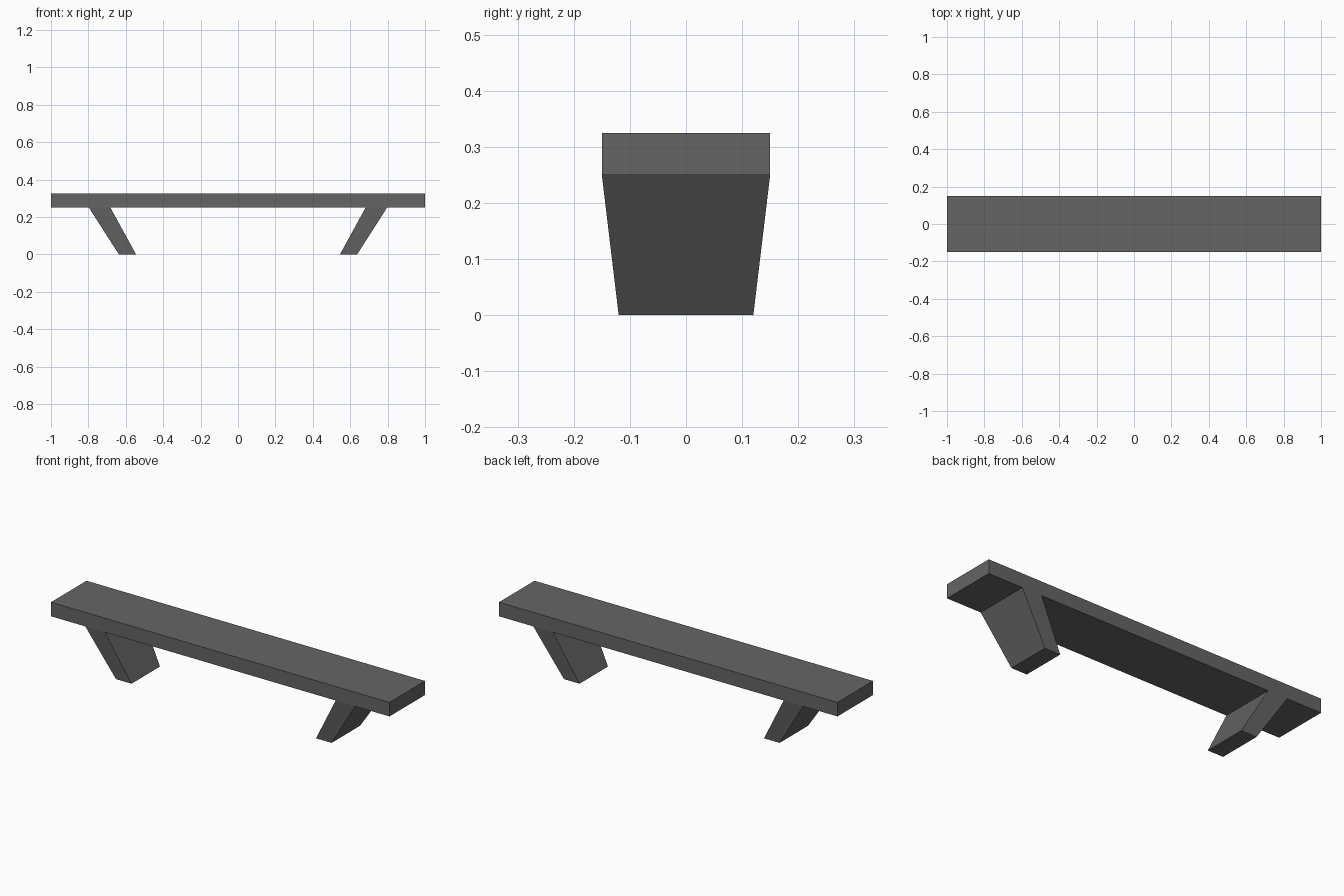
import bpy
import bmesh

if "Cube" in bpy.data.objects:
    bpy.data.objects.remove(bpy.data.objects["Cube"])

grey = bpy.data.materials.new("dark_grey")
grey.diffuse_color = (0.13, 0.13, 0.13, 1.0)
grey.use_nodes = True
grey.node_tree.nodes["Principled BSDF"].inputs["Base Color"].default_value = grey.diffuse_color


def tapered_block(name, bottom, top):
    """Six-sided block; each end is (x0, x1, half_depth, z)."""
    bm = bmesh.new()
    rings = []
    for x0, x1, d, z in (bottom, top):
        rings.append([bm.verts.new(p) for p in
                      ((x0, -d, z), (x1, -d, z), (x1, d, z), (x0, d, z))])
    low, high = rings
    bm.faces.new(low[::-1])
    bm.faces.new(high)
    for i in range(4):
        j = (i + 1) % 4
        bm.faces.new((low[i], low[j], high[j], high[i]))
    bmesh.ops.recalc_face_normals(bm, faces=bm.faces)
    mesh = bpy.data.meshes.new(name)
    bm.to_mesh(mesh)
    bm.free()
    mesh.materials.append(grey)
    obj = bpy.data.objects.new(name, mesh)
    bpy.context.collection.objects.link(obj)
    return obj


# Seat plank
tapered_block("seat", (-1, 1, 0.15, 0.25), (-1, 1, 0.15, 0.325))

# Slanted legs, narrowing towards the floor
tapered_block("right_leg", (0.545, 0.637, 0.12, 0), (0.682, 0.797, 0.15, 0.25))
tapered_block("left_leg", (-0.637, -0.545, 0.12, 0), (-0.797, -0.682, 0.15, 0.25))
